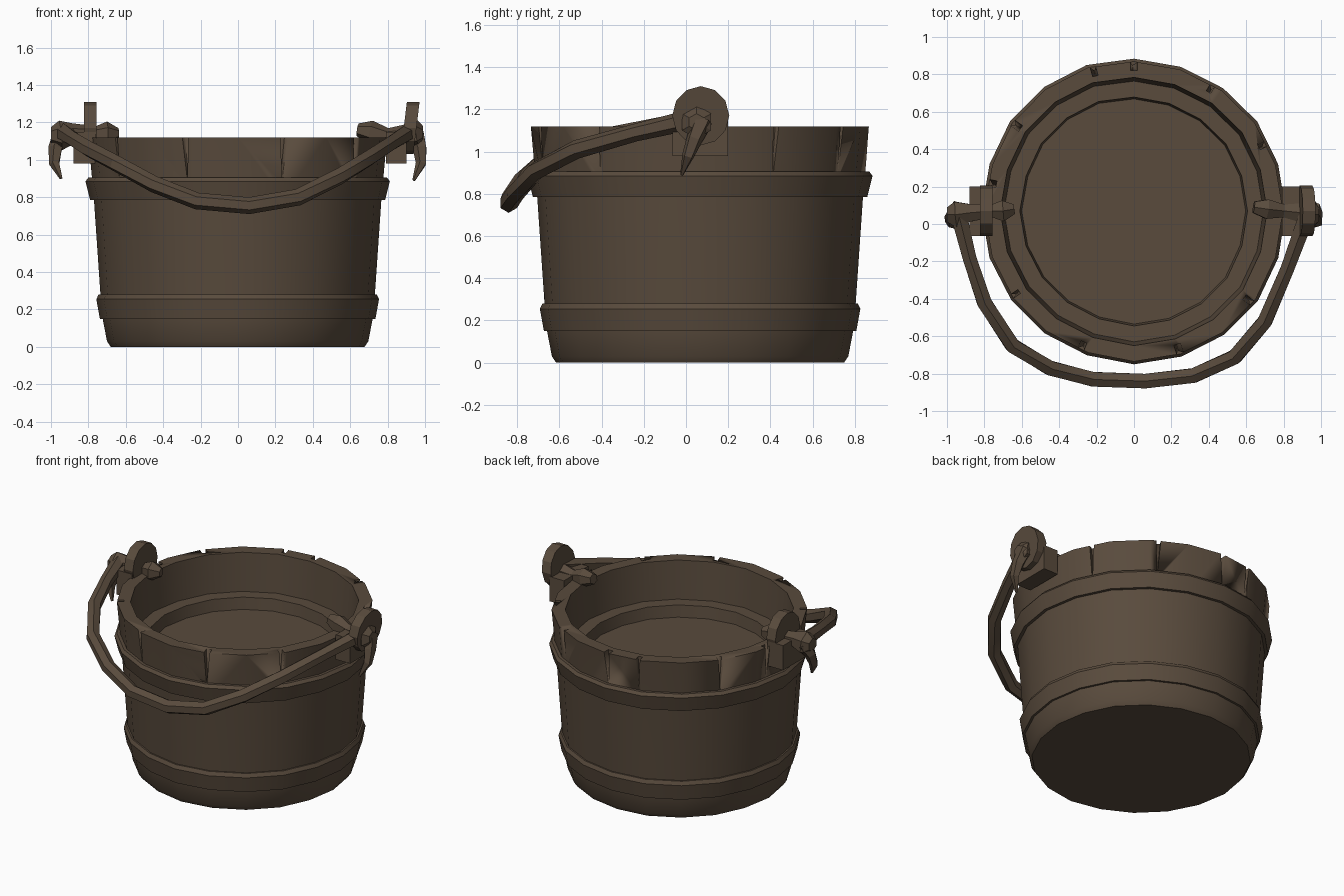
import bpy, bmesh, math, random
from mathutils import Vector

random.seed(4)
if "Cube" in bpy.data.objects:
    bpy.data.objects.remove(bpy.data.objects["Cube"], do_unlink=True)

SIDES = 20
CENTRE = Vector((0, 0.07, 0))
WOBBLE = [random.uniform(-0.006, 0.006) for _ in range(SIDES)]

wood = bpy.data.materials.new("dark brown wood")
wood.use_nodes = True
wood.diffuse_color = (0.10, 0.07, 0.046, 1)
wood.node_tree.nodes["Principled BSDF"].inputs["Base Color"].default_value = wood.diffuse_color


def finish(name, bm, angle=35):
    bmesh.ops.recalc_face_normals(bm, faces=bm.faces)
    mesh = bpy.data.meshes.new(name)
    bm.to_mesh(mesh)
    bm.free()
    mesh.materials.append(wood)
    obj = bpy.data.objects.new(name, mesh)
    bpy.context.collection.objects.link(obj)
    bpy.ops.object.select_all(action='DESELECT')
    obj.select_set(True)
    bpy.context.view_layer.objects.active = obj
    if angle:
        bpy.ops.object.shade_smooth_by_angle(angle=math.radians(angle))
    return obj


def loft(bm, rings, closed=False):
    """Skin a row of rings; cap the ends unless the row closes on itself."""
    rows = [[bm.verts.new(p) for p in ring] for ring in rings]
    n = len(rows[0])
    pairs = list(zip(rows, rows[1:])) + ([(rows[-1], rows[0])] if closed else [])
    for a, b in pairs:
        for i in range(n):
            j = (i + 1) % n
            bm.faces.new((a[i], a[j], b[j], b[i]))
    if not closed:
        bm.faces.new(rows[0])
        bm.faces.new(rows[-1])


def around(angle, radius, z):
    return CENTRE + Vector((radius * math.cos(angle), radius * math.sin(angle), z))


def lathe(name, profile, closed=False):
    bm = bmesh.new()
    rings = [[around(math.tau * i / SIDES, r + WOBBLE[i], z) for i in range(SIDES)]
             for r, z in profile]
    loft(bm, rings, closed)
    return finish(name, bm)


def tube(name, path, radii, sides=6, angle=0, stretch=1.0):
    """Faceted rod through the path, with a radius for each point."""
    pts = [Vector(p) for p in path]
    rings = []
    for k, p in enumerate(pts):
        along = (pts[min(k + 1, len(pts) - 1)] - pts[max(k - 1, 0)]).normalized()
        up = Vector((0, 0, 1)) if abs(along.z) < 0.8 else Vector((0, 1, 0))
        side = along.cross(up).normalized()
        up = side.cross(along)
        rings.append([p + radii[k] * (side * math.cos(a) + up * stretch * math.sin(a))
                      for a in (math.tau * (i + 0.5) / sides for i in range(sides))])
    bm = bmesh.new()
    loft(bm, rings)
    return finish(name, bm, angle)


# Tub: outer wall, rim, inner ledge and raised floor
tub = lathe("bucket_tub", [(0.68, 0), (0.70, 0.03), (0.725, 0.16), (0.735, 0.28), (0.77, 0.79),
                           (0.80, 1.12), (0.715, 1.12), (0.695, 0.86), (0.61, 0.86), (0.60, 0.78)])

# Tapered gaps between the staves, cut into the wall above the upper hoop
bm = bmesh.new()
for deg in (-145, -111, -72, -38, 27, 58, 90, 106, 144, 169):
    a = math.radians(deg)
    tangent = Vector((-math.sin(a), math.cos(a), 0))
    half = random.uniform(0.010, 0.022)
    lean = random.uniform(-0.01, 0.01)
    loft(bm, [[around(a, r, z) + tangent * t
               for t, z in ((-half, 1.15), (half, 1.15), (lean, 0.88))] for r in (0.75, 0.9)])
cutter = finish("gap_cutter", bm)
cutter.hide_render = True
cut = tub.modifiers.new("gaps", 'BOOLEAN')
cut.operation = 'DIFFERENCE'
cut.solver = 'EXACT'
cut.object = cutter
bpy.context.view_layer.objects.active = tub
bpy.ops.object.modifier_apply(modifier=cut.name)
bpy.data.objects.remove(cutter, do_unlink=True)

# Hoops
lathe("lower_hoop", [(0.70, 0.15), (0.738, 0.15), (0.757, 0.255), (0.745, 0.28), (0.70, 0.28)], True)
lathe("upper_hoop", [(0.74, 0.785), (0.79, 0.785), (0.815, 0.885), (0.80, 0.905), (0.74, 0.905)], True)


def bracket(side, x_disc, x_in, x_out, tilt):
    """Round-topped ear standing on a square block fixed to the wall."""
    bm = bmesh.new()
    outline = [(0.135 * math.cos(a), 0.14 * math.sin(a))
               for a in (math.tau * i / 12 for i in range(12))]
    loft(bm, [[Vector((x_disc + dx + tilt * z, 0.07 + y, 1.17 + z)) for y, z in outline]
              for dx in (-0.034, 0.034)])
    loft(bm, [[Vector((x, y, z)) for y, z in ((-0.065, 0.98), (0.2, 0.98), (0.2, 1.15), (-0.065, 1.15))]
              for x in (x_in, x_out)])
    finish(side + "_bracket", bm, 0)


bracket("right", -0.79, -0.88, -0.76, 0)
bracket("left", 0.92, 0.79, 0.90, 0.12)

# Pegs through the brackets, with knobs outside and inside
tube("right_peg", [(-1.0, 0.05, 1.13), (-0.95, 0.05, 1.13), (-0.88, 0.06, 1.14), (-0.76, 0.07, 1.14),
                   (-0.70, 0.07, 1.14), (-0.64, 0.08, 1.14)], [0.045, 0.08, 0.055, 0.04, 0.065, 0.03])
tube("left_peg", [(0.99, 0.05, 1.14), (0.96, 0.05, 1.14), (0.90, 0.06, 1.13), (0.80, 0.07, 1.13),
                  (0.71, 0.08, 1.15), (0.64, 0.09, 1.16)], [0.04, 0.08, 0.06, 0.04, 0.06, 0.035])

# Loose ends hanging below the knobs
tube("right_tail", [(-0.94, 0.08, 1.14), (-0.975, 0.04, 1.06), (-0.98, 0.01, 0.98), (-0.945, -0.02, 0.90)],
     [0.05, 0.04, 0.03, 0.008], 5)
tube("left_tail", [(0.95, 0.08, 1.15), (0.975, 0.04, 1.06), (0.98, 0.01, 0.98), (0.94, -0.02, 0.89)],
     [0.05, 0.04, 0.03, 0.008], 5)

# Bent handle resting toward the front
handle = [(-0.94, 0.06, 1.15), (-0.88, -0.18, 1.11), (-0.80, -0.42, 1.06), (-0.65, -0.65, 0.98),
          (-0.45, -0.77, 0.87), (-0.22, -0.83, 0.78), (0.06, -0.84, 0.755), (0.32, -0.81, 0.80),
          (0.54, -0.71, 0.91), (0.70, -0.52, 1.01), (0.82, -0.24, 1.09), (0.93, 0.06, 1.16)]
tube("handle", handle, [0.05, 0.042] + [0.045] * 8 + [0.042, 0.05], 6, 25)
